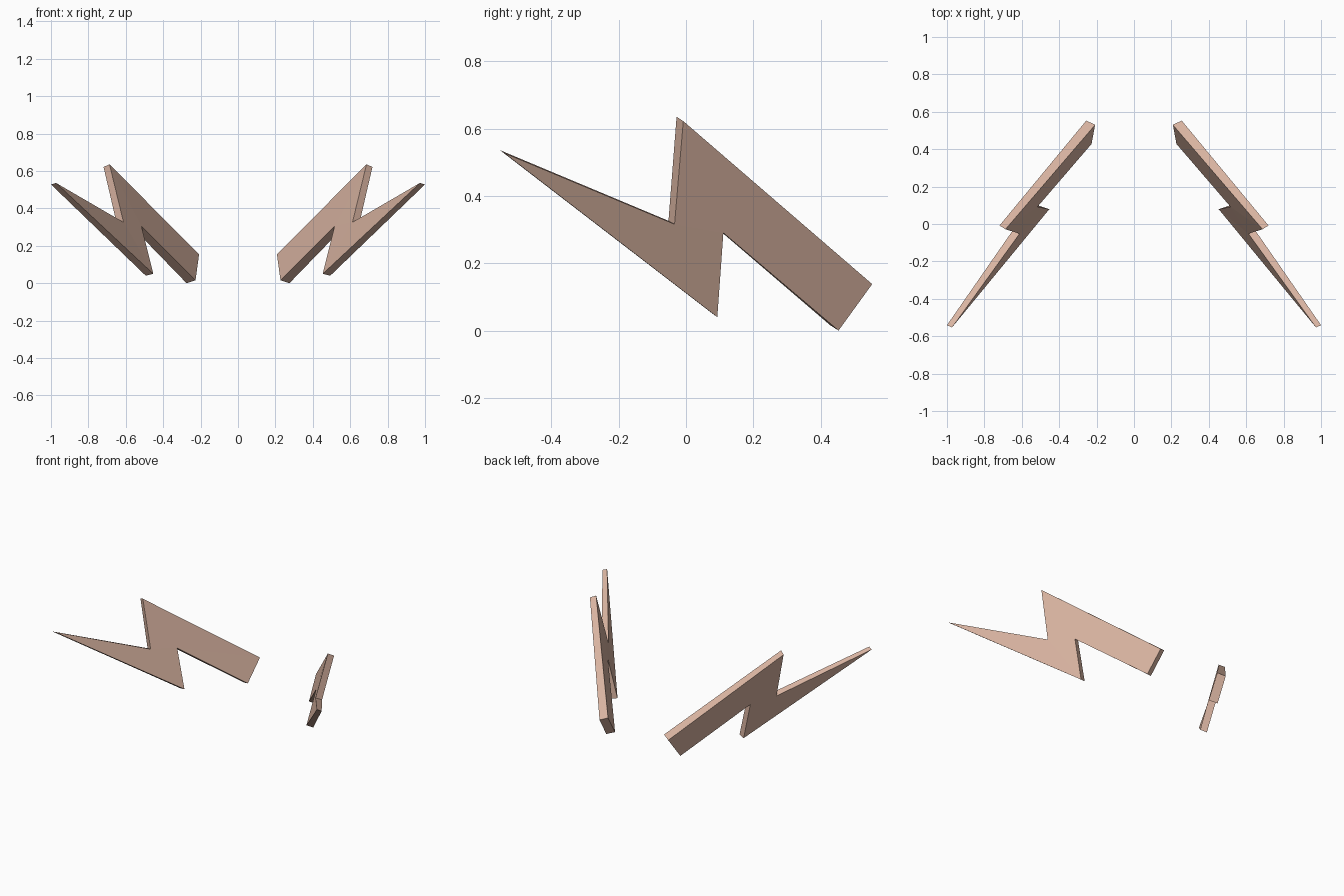
import bpy, bmesh

if "Cube" in bpy.data.objects:
    bpy.data.objects.remove(bpy.data.objects["Cube"])

# Colour
tan = bpy.data.materials.new("warm_tan")
tan.diffuse_color = (0.70, 0.46, 0.36, 1.0)
tan.use_nodes = True
tan.node_tree.nodes["Principled BSDF"].inputs["Base Color"].default_value = tan.diffuse_color

# Zigzag outline, as (inner corner, outer corner) pairs; thinner towards the tip
corners = [
    ((0.973, -0.553, 0.536), (1.000, -0.541, 0.528)),  # long tip
    ((0.612, -0.052, 0.326), (0.648, -0.034, 0.316)),  # upper notch
    ((0.687, -0.028, 0.635), (0.719, -0.008, 0.622)),  # top point
    ((0.208, 0.530, 0.155), (0.255, 0.553, 0.138)),    # wide end, upper
    ((0.227, 0.428, 0.016), (0.275, 0.453, 0.000)),    # wide end, lower
    ((0.516, 0.092, 0.304), (0.556, 0.111, 0.290)),    # lower notch
    ((0.453, 0.079, 0.050), (0.493, 0.093, 0.040)),    # bottom point
]

# Bolt: two zigzag faces joined by a rim
bm = bmesh.new()
inner = [bm.verts.new(a) for a, b in corners]
outer = [bm.verts.new(b) for a, b in corners]
bm.faces.new(inner)
bm.faces.new(outer[::-1])
n = len(corners)
for i in range(n):
    j = (i + 1) % n
    bm.faces.new((inner[j], inner[i], outer[i], outer[j]))
bmesh.ops.triangulate(bm, faces=[f for f in bm.faces if len(f.verts) > 4])
bmesh.ops.recalc_face_normals(bm, faces=bm.faces[:])
mesh = bpy.data.meshes.new("lightning_bolts")
bm.to_mesh(mesh)
bm.free()
mesh.materials.append(tan)

bolts = bpy.data.objects.new("lightning_bolts", mesh)
bpy.context.collection.objects.link(bolts)

# Matching bolt on the other side
mirror = bolts.modifiers.new("mirror", 'MIRROR')
mirror.use_axis[0] = True
mirror.use_mirror_merge = False
